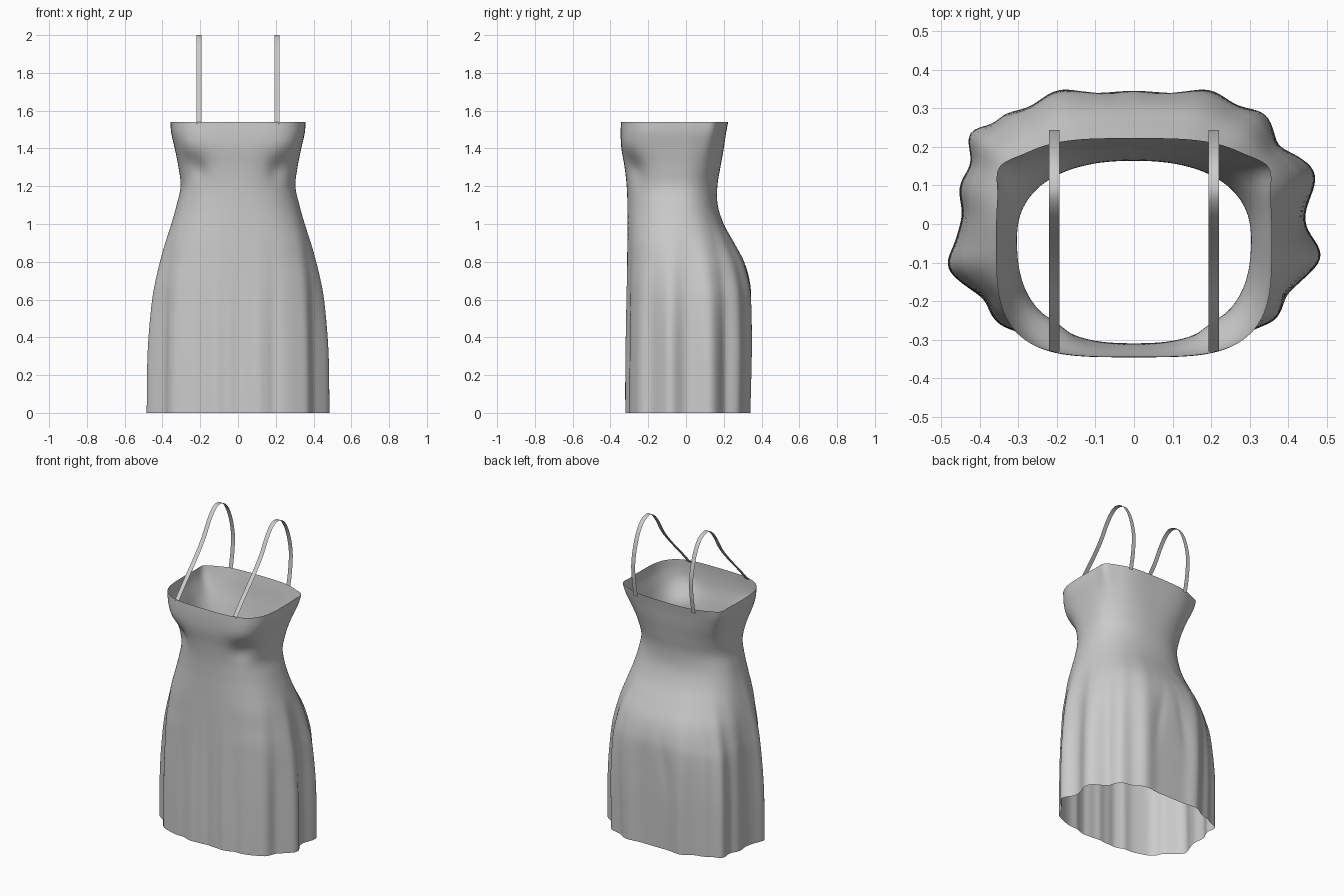
import bpy, bmesh, math

CY = -0.04          # y of the dress axis
SEGS, ROWS = 240, 90

# z, half width, front y, back y, front squareness, back squareness
SECTIONS = [
    (0.01, 0.440, -0.318, 0.332, 2.8, 2.75),
    (0.20, 0.438, -0.318, 0.338, 2.8, 2.75),
    (0.40, 0.434, -0.316, 0.343, 2.8, 2.75),
    (0.60, 0.428, -0.314, 0.345, 2.7, 2.65),
    (0.70, 0.418, -0.313, 0.337, 2.7, 2.5),
    (0.80, 0.402, -0.312, 0.308, 2.6, 2.4),
    (0.90, 0.380, -0.311, 0.255, 2.6, 2.3),
    (1.00, 0.352, -0.310, 0.200, 2.5, 2.3),
    (1.10, 0.325, -0.310, 0.168, 2.4, 2.3),
    (1.20, 0.304, -0.314, 0.166, 2.4, 2.3),
    (1.30, 0.315, -0.325, 0.182, 2.6, 2.5),
    (1.40, 0.335, -0.342, 0.200, 3.1, 2.9),
    (1.48, 0.353, -0.346, 0.212, 3.5, 3.2),
    (1.54, 0.358, -0.344, 0.223, 3.6, 3.4),
]
# skirt folds: angle in degrees (front is -90), depth, angular width
FOLDS = [
    (-5, 0.045, 7), (20, 0.046, 8), (33, -0.010, 4), (44, 0.022, 6), (63, 0.022, 8),
    (117, 0.022, 8), (136, 0.018, 5), (147, 0.050, 6), (163, 0.022, 7), (178, 0.012, 6),
    (-172, 0.045, 7), (-158, -0.014, 5), (-147, 0.006, 5), (-125, -0.010, 5),
    (-112, 0.006, 5), (-90, -0.006, 6), (-68, 0.006, 5), (-54, -0.010, 5),
    (-30, 0.006, 4), (-20, -0.014, 5),
]


def catmull(keys, t):
    i = min(int(t), len(keys) - 2)
    u = t - i
    p = [keys[max(0, min(len(keys) - 1, i + k))] for k in (-1, 0, 1, 2)]
    return [0.5 * (2 * b + (c - a) * u + (2 * a - 5 * b + 4 * c - d) * u * u
                   + (3 * b - a - 3 * c + d) * u ** 3) for a, b, c, d in zip(*p)]


def bump(x, width):
    return math.exp(-(x / width) ** 2)


def angle_gap(a, b):
    return (a - b + 180) % 360 - 180


def surface_point(section, deg):
    z, half, front, back, nf, nb = section
    c, s = math.cos(math.radians(deg)), math.sin(math.radians(deg))
    depth, n = (back - CY, nb) if s > 0 else (CY - front, nf)
    r = (abs(c / half) ** n + abs(s / depth) ** n) ** (-1 / n)
    # folds deepen toward the hem
    fade = max(0, min(1, (1.1 - z) / 0.85))
    fade = fade * fade * (3 - 2 * fade)
    r += fade * sum(d * bump(angle_gap(deg, a), w) for a, d, w in FOLDS)
    # pinches beneath the bust
    for a in (-47, -133):
        r -= 0.020 * bump(angle_gap(deg, a), 12) * bump(z - 1.29, 0.07)
        r += 0.008 * bump(angle_gap(deg, a), 15) * bump(z - 1.42, 0.06)
    # pointed back corners of the neckline
    for a in (28, 152):
        r += 0.024 * bump(angle_gap(deg, a), 7) * bump(z - 1.54, 0.13)
    # draped swags below the seat
    for a, tilt in ((78, 25), (102, -25)):
        r -= 0.005 * bump(angle_gap(deg, a + tilt * (z - 0.55)), 5) * bump(z - 0.55, 0.18)
    return (r * c, CY + r * s, z)


def make_object(name, rows, closed):
    bm = bmesh.new()
    grid = [[bm.verts.new(p) for p in row] for row in rows]
    for lo, hi in zip(grid, grid[1:]):
        n = len(lo)
        for i in range(n if closed else n - 1):
            j = (i + 1) % n
            bm.faces.new((lo[i], lo[j], hi[j], hi[i])).smooth = True
    mesh = bpy.data.meshes.new(name)
    bm.to_mesh(mesh)
    bm.free()
    obj = bpy.data.objects.new(name, mesh)
    bpy.context.collection.objects.link(obj)
    return obj


# Dress body: open cloth tube from hem to neckline
rows = []
for k in range(ROWS + 1):
    sec = catmull(SECTIONS, k / ROWS * (len(SECTIONS) - 1))
    sec[0] = max(sec[0], 0.0) - 0.01 * max(0, 1 - k / 6)   # hem reaches the ground
    rows.append([surface_point(sec, 360 * i / SEGS) for i in range(SEGS)])
make_object("dress_body", rows, True)

# Shoulder straps: thin ribbons from front neckline over to the back (y, z)
STRAP = [(-0.331, 1.53), (-0.25, 1.62), (-0.14, 1.735), (-0.06, 1.83), (-0.005, 1.92),
         (0.045, 1.98), (0.095, 2.0), (0.16, 1.97), (0.212, 1.88), (0.243, 1.75),
         (0.238, 1.63), (0.218, 1.52)]
for side, x in (("left", -0.207), ("right", 0.207)):
    path = [catmull(STRAP, k / 60 * (len(STRAP) - 1)) for k in range(61)]
    make_object(side + "_strap", [[(x - 0.014, y, z), (x + 0.014, y, z)] for y, z in path], False)
